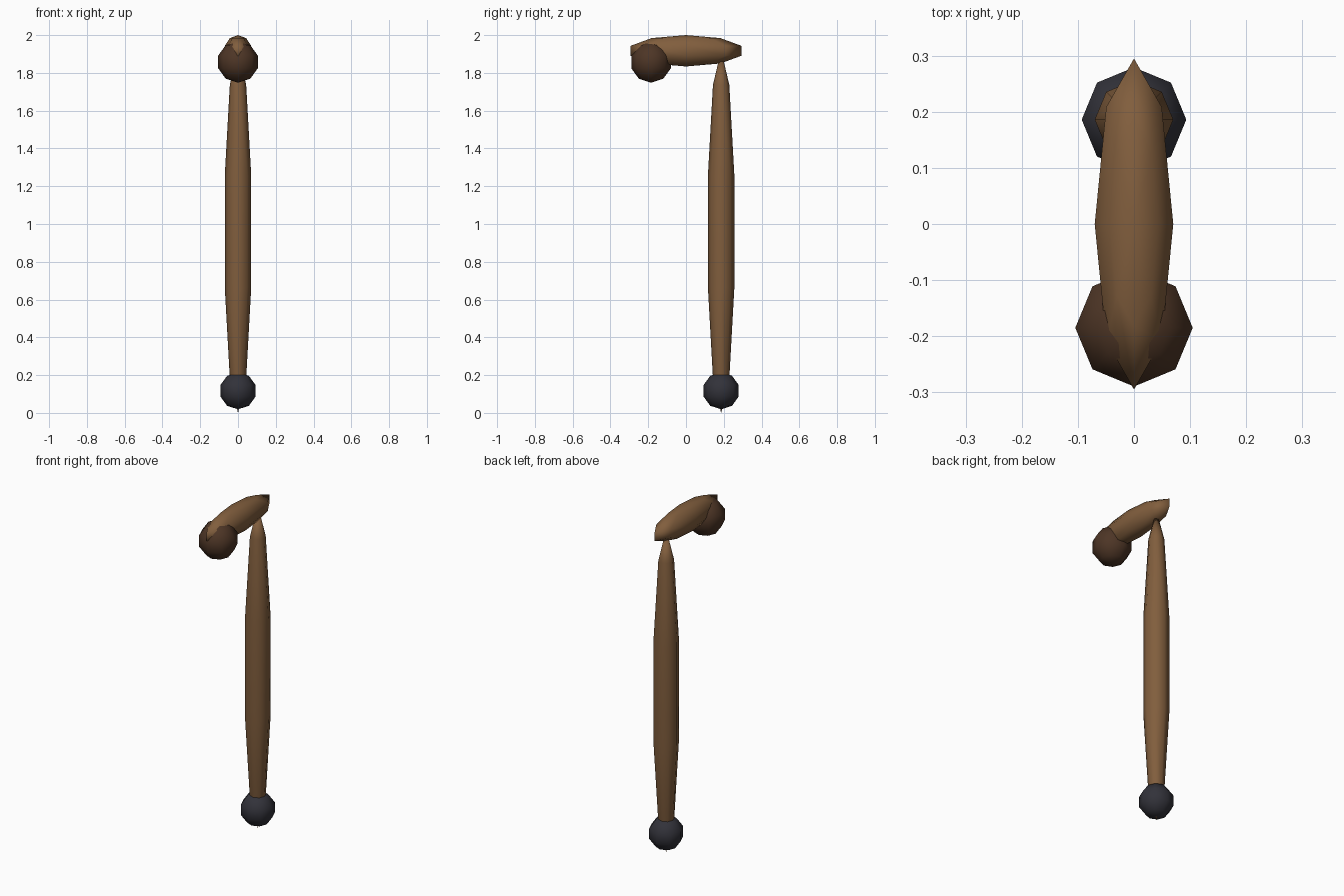
import bpy

if "Cube" in bpy.data.objects:
    bpy.data.objects.remove(bpy.data.objects["Cube"])


def material(name, colour):
    m = bpy.data.materials.new(name)
    m.diffuse_color = (*colour, 1)
    m.use_nodes = True
    m.node_tree.nodes["Principled BSDF"].inputs["Base Color"].default_value = m.diffuse_color
    return m


wood = material("warm wood", (0.22, 0.112, 0.047))
dark_wood = material("dark wood", (0.075, 0.036, 0.019))
rubber = material("charcoal rubber", (0.032, 0.032, 0.042))


def ellipsoid(name, centre, radii, mat):
    """Low-poly sphere stretched to the given radii."""
    bpy.ops.mesh.primitive_uv_sphere_add(segments=8, ring_count=5, radius=1, location=centre)
    ob = bpy.context.object
    ob.name = name
    ob.scale = radii
    bpy.ops.object.transform_apply(location=False, rotation=False, scale=True)
    bpy.ops.object.shade_smooth()
    ob.data.materials.append(mat)
    return ob


# Long tapered stick
ellipsoid("shaft", (0, 0.186, 0.96), (0.0736, 0.0736, 0.96), wood)
# Crosswise grip on top
ellipsoid("handle", (0, 0, 1.917), (0.0736, 0.31, 0.083), wood)
# Round end of the grip
ellipsoid("handle_knob", (0, -0.185, 1.858), (0.11, 0.11, 0.11), dark_wood)
# Foot of the stick
ellipsoid("ferrule", (0, 0.186, 0.117), (0.098, 0.098, 0.098), rubber)
